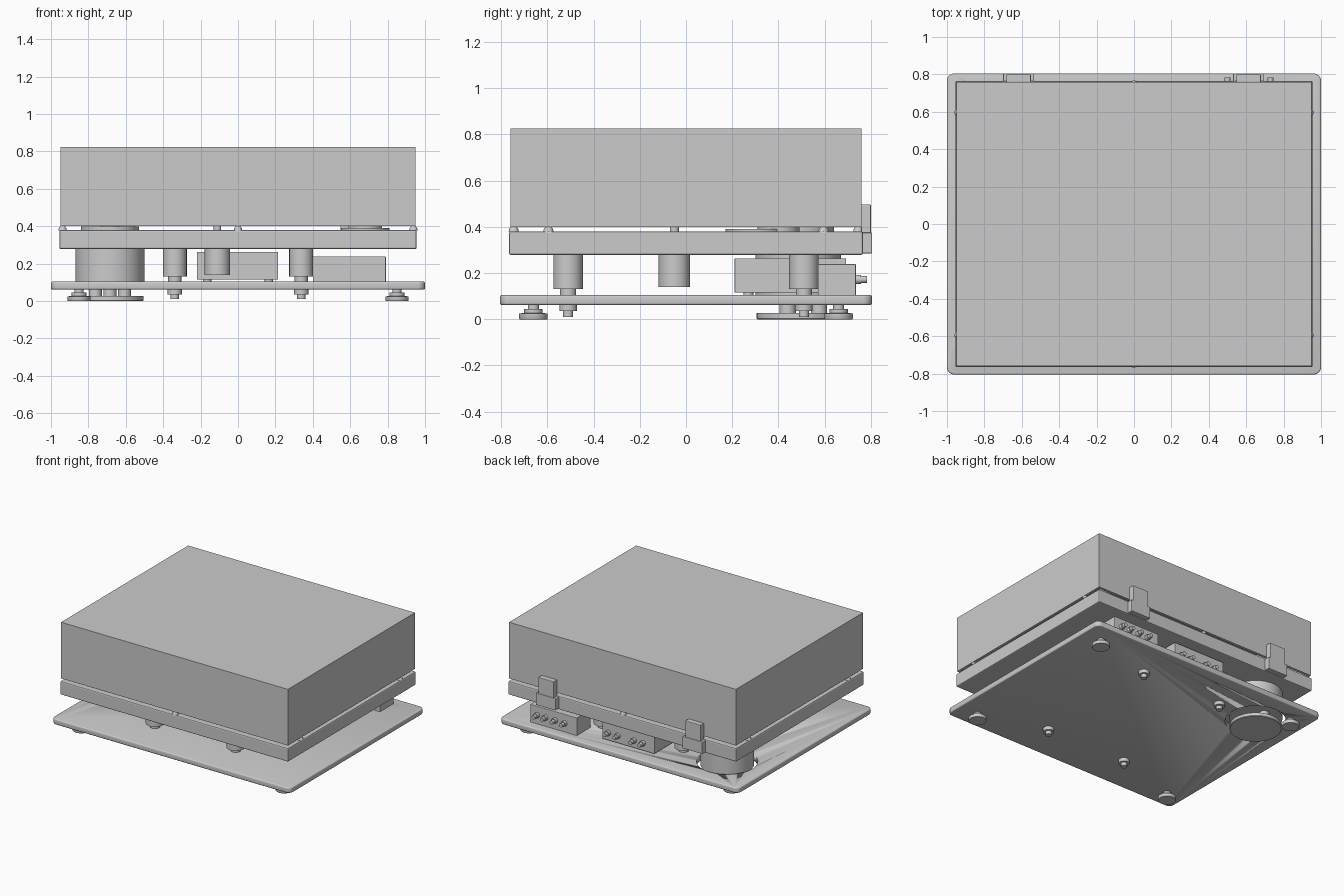
import bpy, bmesh, math
from mathutils import Matrix

if "Cube" in bpy.data.objects:
    bpy.data.objects.remove(bpy.data.objects["Cube"])


def finish(name, bm, bevel=0.0, segs=2, smooth=False):
    me = bpy.data.meshes.new(name)
    bm.to_mesh(me)
    bm.free()
    ob = bpy.data.objects.new(name, me)
    bpy.context.collection.objects.link(ob)
    if bevel:
        m = ob.modifiers.new("edge", "BEVEL")
        m.width, m.segments, m.limit_method = bevel, segs, "ANGLE"
    if smooth:
        bpy.ops.object.select_all(action="DESELECT")
        ob.select_set(True)
        bpy.context.view_layer.objects.active = ob
        bpy.ops.object.shade_smooth_by_angle(angle=math.radians(35))
    return ob


def box(name, x, y, z, bevel=0.0, segs=2):
    """Box from (min, max) ranges."""
    bm = bmesh.new()
    size = [b - a for a, b in (x, y, z)]
    mid = [(a + b) / 2 for a, b in (x, y, z)]
    bmesh.ops.create_cube(bm, size=1, matrix=Matrix.Translation(mid) @ Matrix.Diagonal((*size, 1)))
    return finish(name, bm, bevel, segs)


def lathe(name, x, y, profile, segs=48, z=0.0, along_y=False):
    """Closed solid of revolution from (radius, height) points, upright or lying along +y."""
    bm = bmesh.new()
    rings = [[bm.verts.new((r * math.cos(2 * math.pi * i / segs), r * math.sin(2 * math.pi * i / segs), h))
              for i in range(segs)] for r, h in profile]
    bm.faces.new(rings[0][::-1])
    bm.faces.new(rings[-1])
    for a, b in zip(rings, rings[1:]):
        for i in range(segs):
            j = (i + 1) % segs
            bm.faces.new((a[i], a[j], b[j], b[i]))
    turn = Matrix.Rotation(-math.pi / 2 if along_y else 0, 4, "X")
    bm.transform(Matrix.Translation((x, y, z)) @ turn)
    return finish(name, bm, smooth=True)


def cyl(name, x, y, r, z0, z1, segs=48):
    return lathe(name, x, y, [(r, z0), (r, z1)], segs)


MX, MY = -0.685, 0.485  # motor centre
PX, PY = -0.11, -0.05   # platter centre

# base plate with rounded corners and a motor opening
bm = bmesh.new()
bmesh.ops.create_cube(bm, size=1, matrix=Matrix.Translation((0, 0, 0.083)) @ Matrix.Diagonal((2, 1.61, 0.042, 1)))
upright = [e for e in bm.edges if abs(e.verts[0].co.z - e.verts[1].co.z) > 0.01]
bmesh.ops.bevel(bm, geom=upright, offset=0.04, segments=6, affect="EDGES", profile=0.5)
rims = [e for e in bm.edges if abs(e.verts[0].co.z - e.verts[1].co.z) < 0.001]
bmesh.ops.bevel(bm, geom=rims, offset=0.008, segments=3, affect="EDGES", profile=0.5)
base = finish("base_plate", bm, smooth=True)
cutter = cyl("motor_opening_cutter", MX, MY, 0.21, 0.0, 0.2, 64)
cutter.hide_render = True
cutter.hide_viewport = True
cut = base.modifiers.new("opening", "BOOLEAN")
cut.object, cut.operation, cut.solver = cutter, "DIFFERENCE", "EXACT"

# plinth
box("plinth", (-0.955, 0.955), (-0.765, 0.765), (0.278, 0.38), 0.008)

# dust cover, open underneath
bm = bmesh.new()
bmesh.ops.create_cube(bm, size=1, matrix=Matrix.Translation((0, 0, 0.6125)) @ Matrix.Diagonal((1.9, 1.52, 0.425, 1)))
bm.normal_update()
bmesh.ops.delete(bm, geom=[f for f in bm.faces if f.normal.z < -0.5], context="FACES")
cover = finish("dust_cover", bm)
shell = cover.modifiers.new("thickness", "SOLIDIFY")
shell.thickness, shell.offset, shell.use_even_offset = 0.02, -1, True

# cover buffers
for x, y in [(0, -0.745), (0, 0.745)] + [(sx * 0.938, sy * 0.595) for sx in (-1, 1) for sy in (-1, 1)]:
    lathe("cover_buffer", x, y, [(0.022, 0.378), (0.02, 0.39), (0.012, 0.401)], 20)

# hinges
for x in (-0.617, 0.613):
    box("hinge_lower", (x - 0.083, x + 0.083), (0.76, 0.805), (0.285, 0.375), 0.004)
    box("hinge_upper", (x - 0.065, x + 0.065), (0.757, 0.8), (0.37, 0.497), 0.004)

for sx in (-1, 1):
    for sy in (-1, 1):
        # corner feet
        lathe("corner_foot", sx * 0.85, sy * 0.66,
              [(0.06, 0), (0.062, 0.004), (0.062, 0.024), (0.04, 0.028), (0.04, 0.045), (0.024, 0.045), (0.024, 0.07)])
        # suspension towers and the bolts under the plate
        lathe("suspension_tower", sx * 0.338, sy * 0.51, [(0.035, 0.1), (0.035, 0.13), (0.064, 0.13), (0.064, 0.28)])
        lathe("suspension_bolt", sx * 0.338, sy * 0.51, [(0.022, 0.01), (0.022, 0.035), (0.038, 0.035), (0.038, 0.07)], 24)

# motor on its own foot
cyl("motor_housing", MX, MY, 0.185, 0.085, 0.279, 64)
lathe("motor_foot", MX, MY, [(0.176, 0), (0.179, 0.004), (0.179, 0.026), (0.176, 0.028)], 64)
for i in range(3):
    a = math.pi / 2 + i * 2 * math.pi / 3
    cyl("motor_post", MX + 0.09 * math.cos(a), MY + 0.09 * math.sin(a), 0.035, 0.02, 0.09, 24)
cyl("motor_flange", MX, MY, 0.155, 0.379, 0.398)
cyl("motor_pulley", MX, MY, 0.05, 0.39, 0.5, 32)

# bearing, spindle and platter
cyl("bearing_housing", PX, PY, 0.068, 0.14, 0.28)
cyl("bearing_collar", PX, PY, 0.02, 0.379, 0.44, 24)
cyl("platter", PX, PY, 0.6, 0.43, 0.51, 96)
cyl("spindle", PX, PY, 0.014, 0.5, 0.56, 24)

# tone arm under the cover
cyl("arm_base_plate", 0.68, 0.3, 0.13, 0.379, 0.39)
cyl("arm_base", 0.68, 0.4, 0.09, 0.379, 0.4)
cyl("arm_pillar", 0.68, 0.4, 0.045, 0.39, 0.58, 32)
lathe("arm_tube", 0.68, -0.25, [(0.015, 0), (0.015, 0.75)], 20, 0.57, True)
lathe("arm_weight", 0.68, 0.5, [(0.05, 0), (0.05, 0.11)], 32, 0.57, True)
box("arm_headshell", (0.65, 0.71), (-0.35, -0.24), (0.55, 0.575), 0.004)

# electronics boxes with sockets on the back
box("supply_box", (-0.22, 0.215), (0.21, 0.692), (0.115, 0.263), 0.003)
for x in (-0.165, 0.165):
    for y in (0.27, 0.63):
        cyl("supply_box_foot", x, y, 0.022, 0.1, 0.118, 20)
box("terminal_box", (0.4, 0.79), (0.57, 0.735), (0.1, 0.238), 0.003)
sockets = [(x, 0.69) for x in (0.165, 0.085, -0.05, -0.125)] + [(x, 0.733) for x in (0.73, 0.66, 0.58, 0.5)]
for x, y in sockets:
    lathe("socket", x, y, [(0.02, 0), (0.02, 0.025), (0.015, 0.025), (0.015, 0.05)], 20, 0.172, True)
